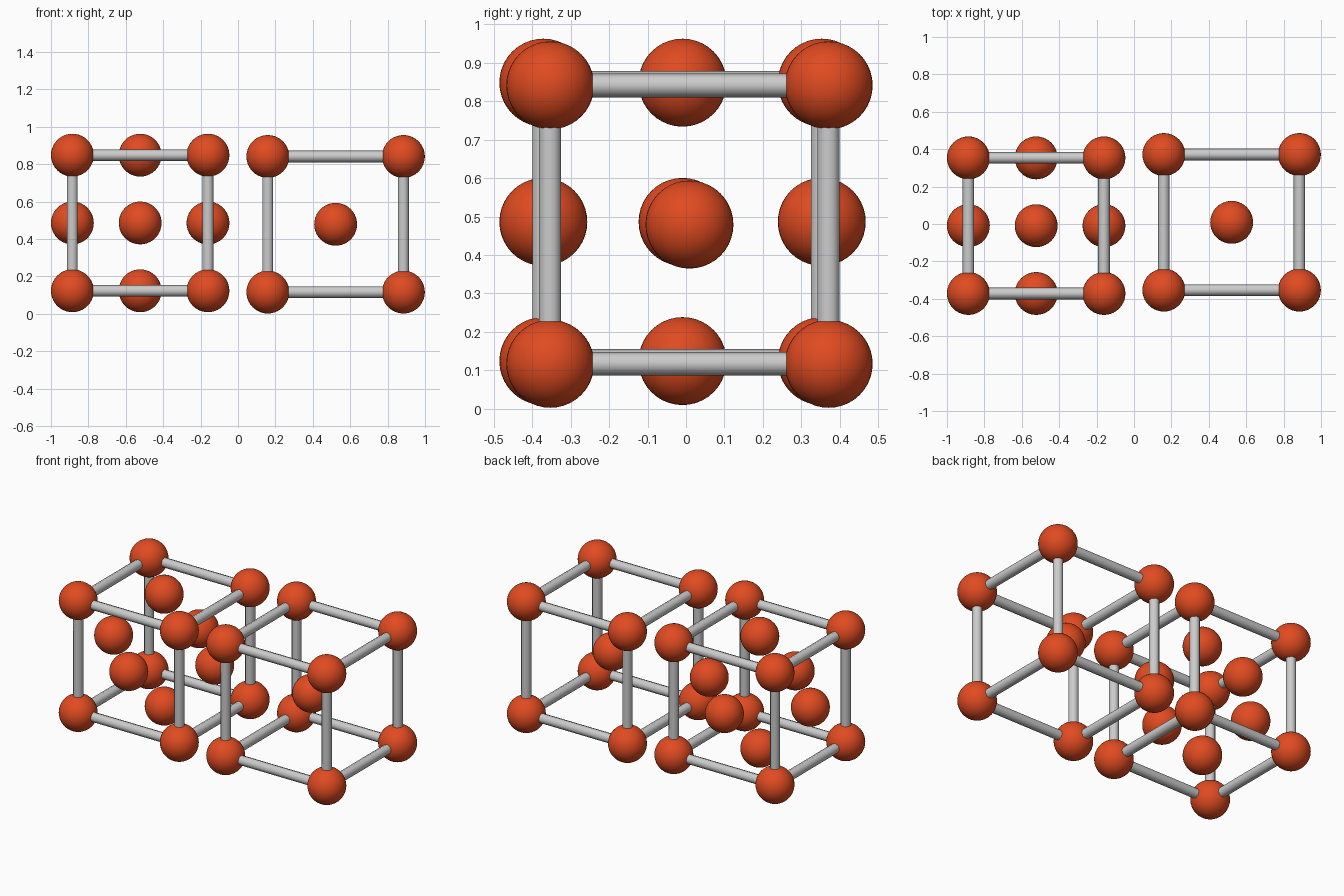
import bpy
from itertools import product
from math import pi
from mathutils import Vector

if "Cube" in bpy.data.objects:
    bpy.data.objects.remove(bpy.data.objects["Cube"])

HALF = 0.3625      # half the cell edge
ATOM_R = 0.1145
ROD_R = 0.031

orange = bpy.data.materials.new("orange_red")
orange.diffuse_color = (0.75, 0.07, 0.015, 1)
orange.use_nodes = True
orange.node_tree.nodes["Principled BSDF"].inputs["Base Color"].default_value = orange.diffuse_color


def atom(name, pos):
    bpy.ops.mesh.primitive_uv_sphere_add(segments=40, ring_count=20, radius=ATOM_R, location=pos)
    ob = bpy.context.object
    ob.name = name
    ob.data.materials.append(orange)
    bpy.ops.object.shade_smooth()


def rod(name, pos, axis):
    # eight-sided bar lying along the given axis
    rot = [(0, pi / 2, 0), (pi / 2, 0, 0), (0, 0, pi / 8)][axis]
    bpy.ops.mesh.primitive_cylinder_add(vertices=8, radius=ROD_R, depth=2 * HALF,
                                        location=pos, rotation=rot)
    bpy.context.object.name = name
    bpy.ops.object.shade_smooth_by_angle(angle=pi / 3)


def cell(prefix, centre):
    c = Vector(centre)
    # corner atoms
    for s in product((-1, 1), repeat=3):
        atom(prefix + "_corner_atom", c + HALF * Vector(s))
    # twelve edge rods
    for axis in range(3):
        for a, b in product((-1, 1), repeat=2):
            s = [a, b]
            s.insert(axis, 0)
            rod(prefix + "_edge_rod", c + HALF * Vector(s), axis)
    return c


# face-centred cell: one atom in the middle of every face
c = cell("face_centred", (-0.523, -0.009, 0.486))
for axis in range(3):
    for s in (-1, 1):
        d = Vector((0, 0, 0))
        d[axis] = s * HALF
        atom("face_atom", c + d)

# body-centred cell: one atom in the middle
c = cell("body_centred", (0.522, 0.009, 0.479))
atom("body_atom", c)
